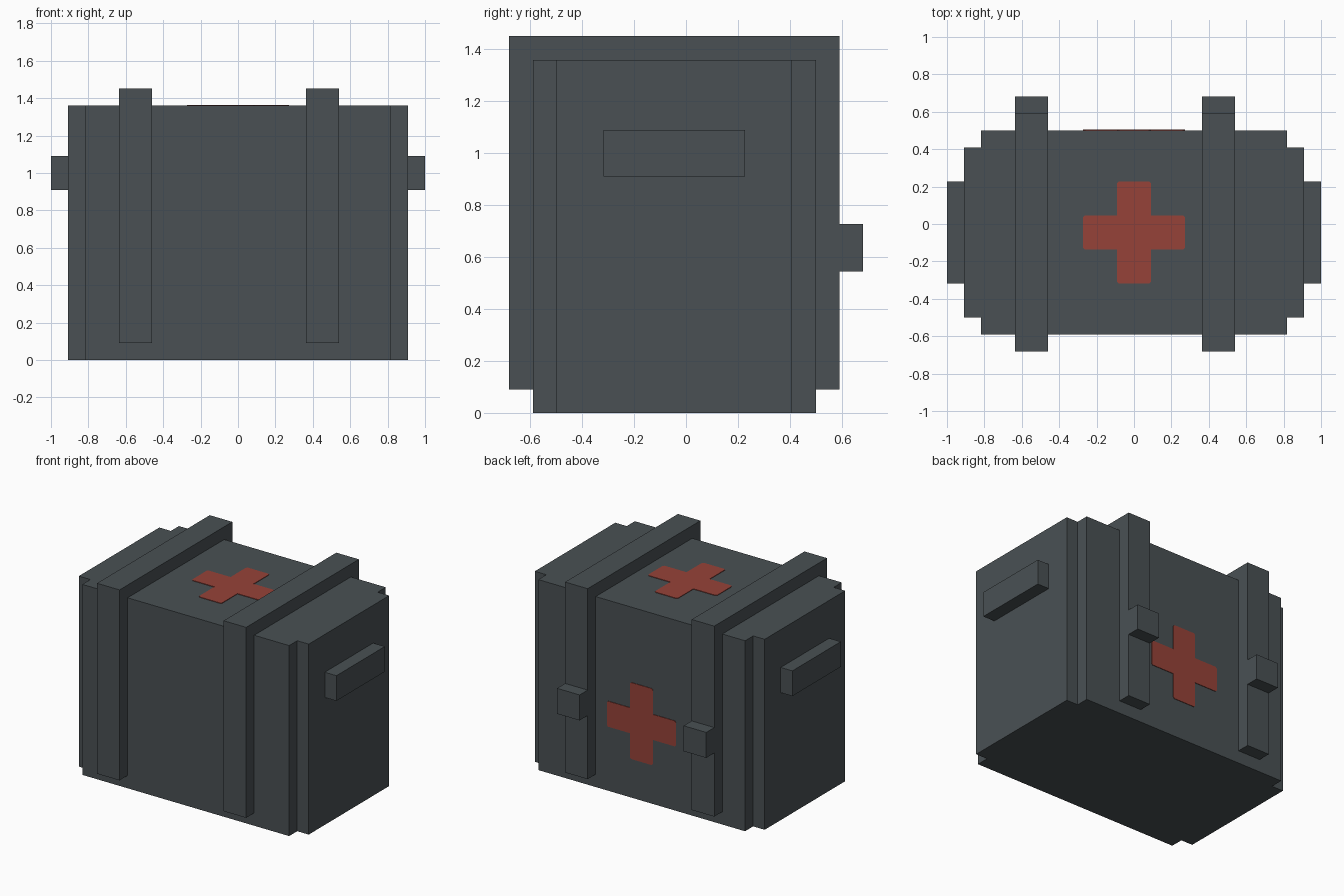
import bpy
import bmesh
from mathutils import Matrix, Vector

cube = bpy.data.objects.get("Cube")
if cube:
    bpy.data.objects.remove(cube, do_unlink=True)


def make_material(name, colour):
    mat = bpy.data.materials.new(name)
    mat.use_nodes = True
    mat.diffuse_color = (*colour, 1)
    bsdf = mat.node_tree.nodes["Principled BSDF"]
    bsdf.inputs["Base Color"].default_value = (*colour, 1)
    bsdf.inputs["Roughness"].default_value = 0.8
    return mat


GREY = make_material("slate grey", (0.067, 0.081, 0.088))
RED = make_material("brick red", (0.305, 0.055, 0.04))


def prism(name, points, offset, mat):
    """Extrude a closed outline of 3D points by the offset."""
    bm = bmesh.new()
    face = bm.faces.new([bm.verts.new(p) for p in points])
    moved = bmesh.ops.extrude_face_region(bm, geom=[face])["geom"]
    verts = [g for g in moved if isinstance(g, bmesh.types.BMVert)]
    bmesh.ops.translate(bm, verts=verts, vec=Vector(offset))
    bmesh.ops.recalc_face_normals(bm, faces=bm.faces)
    return finish(name, bm, mat)


def box(name, low, high, mat):
    low, high = Vector(low), Vector(high)
    bm = bmesh.new()
    bmesh.ops.create_cube(bm, size=1, matrix=Matrix.Translation((low + high) / 2)
                          @ Matrix.Diagonal((*(high - low), 1)))
    return finish(name, bm, mat)


def finish(name, bm, mat):
    mesh = bpy.data.meshes.new(name)
    bm.to_mesh(mesh)
    bm.free()
    mesh.materials.append(mat)
    obj = bpy.data.objects.new(name, mesh)
    bpy.context.collection.objects.link(obj)
    return obj


# Main measurements
TOP, FRONT, BACK, SIDE = 1.36, -0.59, 0.5, 0.908
STEP = 0.091
MID_Y = (FRONT + BACK) / 2

# Box body with a square notch down each upright corner
half = (BACK - FRONT) / 2
quarter = [(SIDE, half - STEP), (SIDE - STEP, half - STEP), (SIDE - STEP, half)]
outline = quarter + [(-x, y) for x, y in reversed(quarter)]
outline += [(-x, -y) for x, y in outline]
prism("body", [(x, y + MID_Y, 0) for x, y in outline], (0, 0, TOP), GREY)

# Straps wrapped over front, top and back, each with a latch behind
strap = [(FRONT - STEP, STEP), (FRONT - STEP, TOP + STEP), (BACK + STEP, TOP + STEP),
         (BACK + STEP, STEP), (BACK, STEP), (BACK, TOP), (FRONT, TOP), (FRONT, STEP)]
for side, x in (("right", -0.637), ("left", 0.363)):
    prism(side + "_strap", [(x, y, z) for y, z in strap], (2 * STEP - 0.004, 0, 0), GREY)
    box(side + "_latch", (x, BACK + STEP, 0.545), (x + 2 * STEP - 0.004, 0.682, 0.727), GREY)

# Carrying handles on the ends
for side, s in (("right", -1), ("left", 1)):
    x0, x1 = sorted((s * SIDE, s))
    box(side + "_handle", (x0, MID_Y - 3 * STEP, 0.91), (x1, MID_Y + 3 * STEP, 1.09), GREY)

# Thin painted crosses on the lid and the back
a, b, c = STEP, 3 * STEP, 0.01
arm = [(a, a), (b - c, a), (b, a - c)]
cross = []
for turn in range(4):
    corner = [(b, -a + c), (b - c, -a)]
    pts = [(b - c, -a), (b, -a + c), (b, a - c), (b - c, a), (a, a)]
    for u, v in pts:
        for _ in range(turn):
            u, v = -v, u
        cross.append((u, v))
prism("lid_cross", [(u, v + MID_Y, TOP) for u, v in cross], (0, 0, 0.004), RED)
prism("back_cross", [(u, BACK, v + 0.55) for u, v in cross], (0, 0.004, 0), RED)
